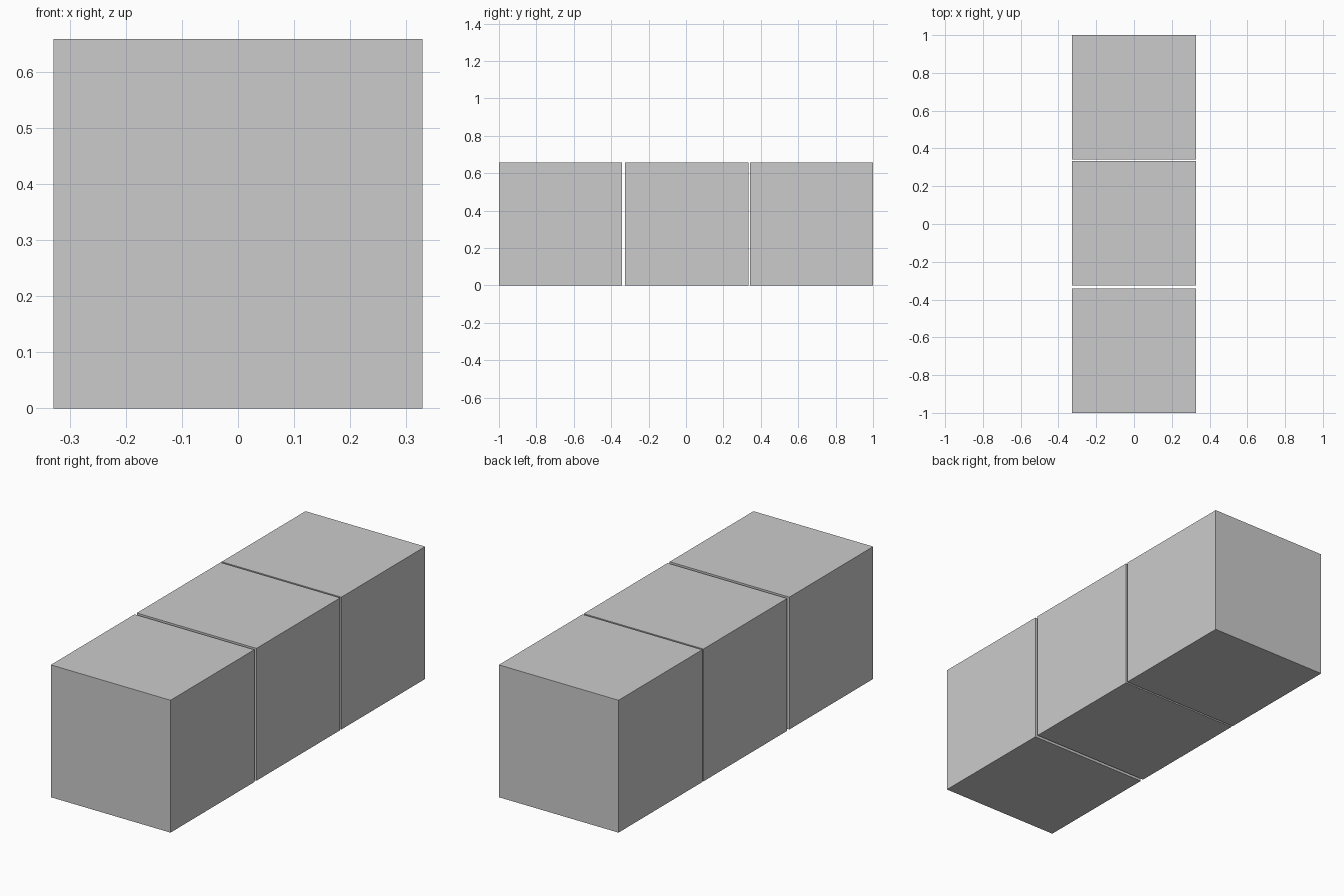
import bpy

if "Cube" in bpy.data.objects:
    bpy.data.objects.remove(bpy.data.objects["Cube"])

SIZE = 0.658


def add_block(name, y):
    bpy.ops.mesh.primitive_cube_add(size=SIZE, location=(0, y, SIZE / 2))
    bpy.context.object.name = name


# Row of three equal cubes, with the middle one slightly towards the back
end = 1 - SIZE / 2
for name, y in (("front_block", -end), ("middle_block", 0.004), ("back_block", end)):
    add_block(name, y)
